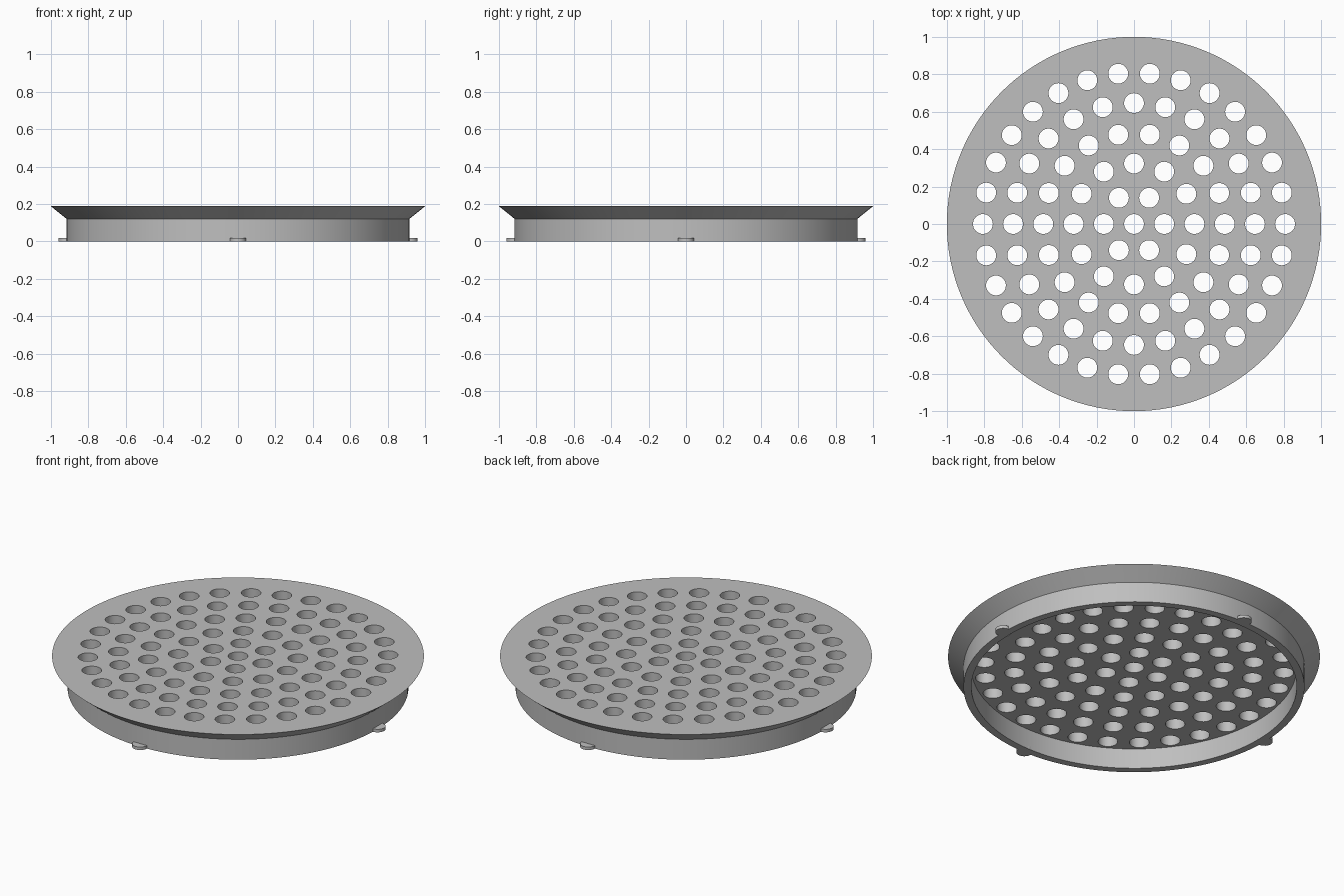
import bpy, bmesh
from math import cos, sin, tau
from mathutils import Matrix

cube = bpy.data.objects.get("Cube")
if cube:
    bpy.data.objects.remove(cube, do_unlink=True)

HEIGHT = 0.188
HOLE_RADIUS = 0.053
RING_STEP = 0.1615

grey = bpy.data.materials.new("plain grey")
grey.use_nodes = True
colour = (0.52, 0.52, 0.52, 1)
grey.diffuse_color = colour
grey.node_tree.nodes["Principled BSDF"].inputs["Base Color"].default_value = colour


def make_object(name, bm):
    bmesh.ops.recalc_face_normals(bm, faces=bm.faces)
    mesh = bpy.data.meshes.new(name)
    bm.to_mesh(mesh)
    bm.free()
    mesh.materials.append(grey)
    obj = bpy.data.objects.new(name, mesh)
    bpy.context.collection.objects.link(obj)
    return obj


def activate(obj):
    bpy.ops.object.select_all(action='DESELECT')
    obj.select_set(True)
    bpy.context.view_layer.objects.active = obj


def turned_solid(profile, segments):
    """Revolve (radius, height) points and cap both ends."""
    bm = bmesh.new()
    rings = [[bm.verts.new((r * cos(tau * i / segments), r * sin(tau * i / segments), z))
              for i in range(segments)] for r, z in profile]
    for a, b in zip(rings, rings[1:]):
        for i in range(segments):
            j = (i + 1) % segments
            bm.faces.new((a[i], a[j], b[j], b[i]))
    bm.faces.new(rings[0])
    bm.faces.new(rings[-1])
    return bm


def add_cylinder(bm, x, y, z, radius, depth, segments):
    bmesh.ops.create_cone(bm, cap_ends=True, segments=segments, radius1=radius,
                          radius2=radius, depth=depth, matrix=Matrix.Translation((x, y, z)))


# Plate with flared edge and hollow skirt below
profile = [(0.875, 0.12), (0.875, 0), (0.917, 0), (0.917, 0.121), (1, HEIGHT)]
cover = make_object("strainer_cover", turned_solid(profile, 128))

# Drain holes: one in the middle, then rings of 6, 12, 18...
bm = bmesh.new()
add_cylinder(bm, 0, 0, 0.16, HOLE_RADIUS, 0.2, 32)
for ring in range(1, 6):
    for i in range(6 * ring):
        a = tau * i / (6 * ring)
        add_cylinder(bm, ring * RING_STEP * cos(a), ring * RING_STEP * sin(a),
                     0.16, HOLE_RADIUS, 0.2, 32)
cutter = make_object("hole_cutter", bm)
cutter.hide_render = True

cut = cover.modifiers.new("holes", 'BOOLEAN')
cut.operation = 'DIFFERENCE'
cut.solver = 'EXACT'
cut.object = cutter
activate(cover)
bpy.ops.object.modifier_apply(modifier=cut.name)
bpy.data.objects.remove(cutter, do_unlink=True)
bpy.ops.object.shade_smooth_by_angle()

# Four small round locking lugs at the foot of the skirt
for side, (x, y) in {"front": (0, -1), "back": (0, 1), "left": (1, 0), "right": (-1, 0)}.items():
    bm = bmesh.new()
    add_cylinder(bm, 0.917 * x, 0.917 * y, 0.009, 0.043, 0.018, 32)
    lug = make_object(side + "_lug", bm)
    activate(lug)
    bpy.ops.object.shade_smooth_by_angle()
